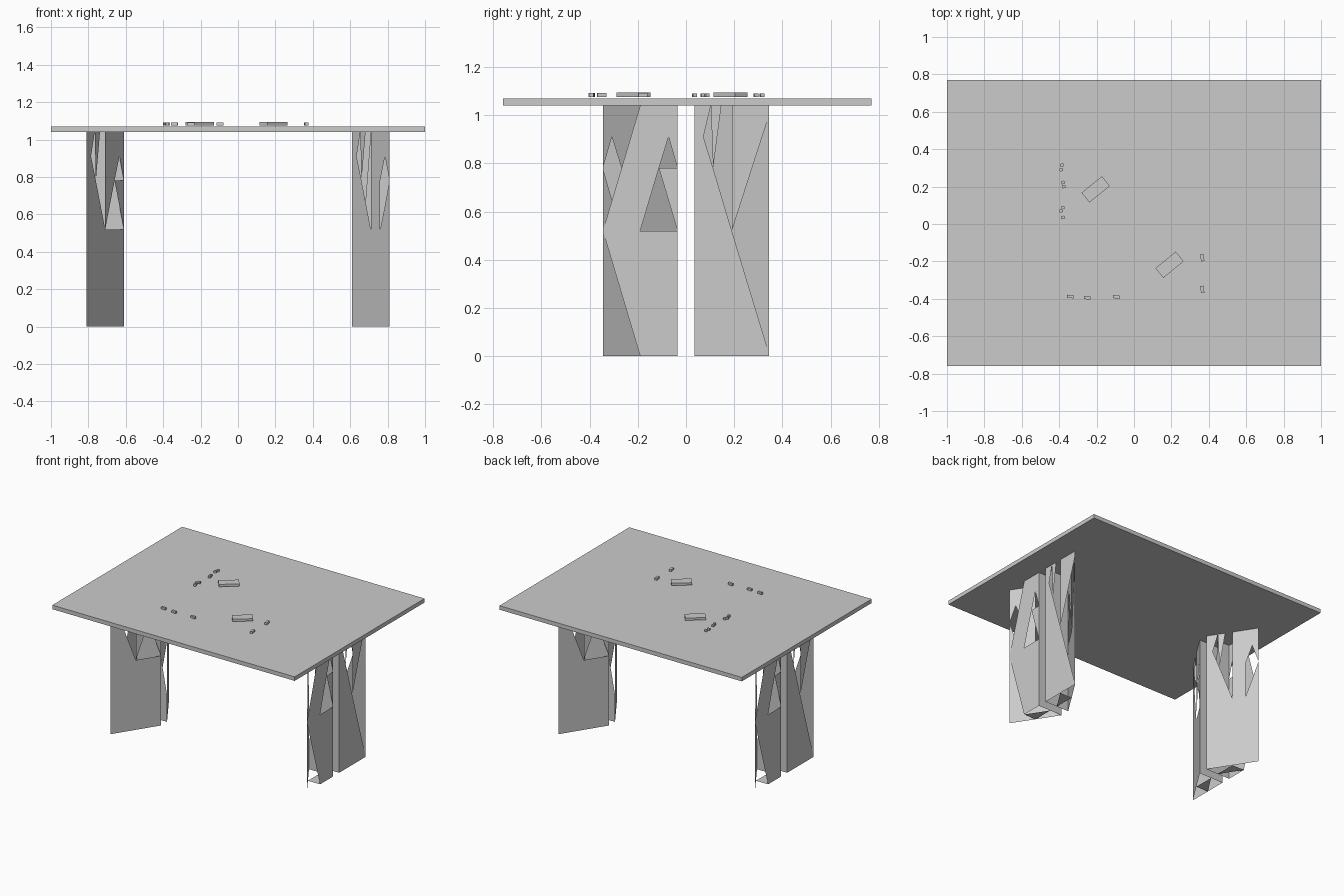
import bpy, bmesh
from mathutils import Vector, Matrix
from mathutils.geometry import delaunay_2d_cdt

cube = bpy.data.objects.get("Cube")
if cube:
    bpy.data.objects.remove(cube, do_unlink=True)

grey = bpy.data.materials.new("plain_grey")
grey.use_nodes = True
grey.diffuse_color = (0.6, 0.6, 0.6, 1)
grey.node_tree.nodes["Principled BSDF"].inputs["Base Color"].default_value = (0.6, 0.6, 0.6, 1)

H = 1.04            # leg height
IN_X, OUT_X = 0.61, 0.81
IN_Y, OUT_Y = 0.035, 0.345


def finish(bm, name):
    mesh = bpy.data.meshes.new(name)
    bm.to_mesh(mesh)
    bm.free()
    mesh.materials.append(grey)
    obj = bpy.data.objects.new(name, mesh)
    bpy.context.collection.objects.link(obj)
    return obj


def box(bm, centre, size, angle=0):
    m = Matrix.Translation(centre) @ Matrix.Rotation(angle, 4, 'Z') @ Matrix.Diagonal((*size, 1))
    bmesh.ops.create_cube(bm, size=1, matrix=m)


def inside(p, poly):
    hit = False
    for a, b in zip(poly, poly[1:] + poly[:1]):
        if (a[1] > p.y) != (b[1] > p.y):
            if p.x < a[0] + (p.y - a[1]) * (b[0] - a[0]) / (b[1] - a[1]):
                hit = not hit
    return hit


def panel(bm, start, end, outline, holes):
    """Upright sheet from start to end, with openings, in (fraction, height) units."""
    pts, edges = [], []
    for poly in [outline] + holes:
        n, k = len(pts), len(poly)
        pts += [Vector(p) for p in poly]
        edges += [(n + i, n + (i + 1) % k) for i in range(k)]
    verts, _, faces, *_ = delaunay_2d_cdt(pts, edges, [], 0, 1e-5)
    a, b = Vector(start), Vector(end)
    made = [bm.verts.new((*(a.lerp(b, v.x)), v.y)) for v in verts]
    for f in faces:
        c = sum((verts[i] for i in f), Vector((0, 0))) / len(f)
        if inside(c, outline) and not any(inside(c, h) for h in holes):
            bm.faces.new([made[i] for i in f])


# Panel outlines and openings
FULL = [(0, 0), (1, 0), (1, H), (0, H)]
WEDGE = [(.5, 0), (1, 0), (1, H), (.5, H), (0, .52)]
STEPPED = [(0, 0), (1, 0), (1, H), (.5, H), (.3, .52), (0, .2)]
SLITS = [[(.12, .91), (.22, H), (.25, .78)],
         [(.25, .78), (.36, H), (.5, H), (.5, .52)]]
PEAKS = [[(.5, .52), (1, .52), (.75, .78)],
         [(.75, .78), (1, .78), (.88, .91)]]
SIDE_CUT = [[(.5, .52), (.98, .03), (1, 1.0)]]
ARCH = [[(.75, .78), (.88, .91), (1, .78), (.88, .65), (.75, .52)]]

# Four triangular legs; opposite corners match
for sx, side in ((-1, "right"), (1, "left")):
    for sy, end in ((-1, "front"), (1, "back")):
        bm = bmesh.new()
        inner = (sx * IN_X, sy * IN_Y)
        corner = (sx * OUT_X, sy * IN_Y)
        outer = (sx * OUT_X, sy * OUT_Y)
        if sx * sy < 0:
            panel(bm, inner, outer, FULL, SLITS + ARCH)
            panel(bm, outer, corner, WEDGE, PEAKS)
            panel(bm, inner, corner, STEPPED, [])
        else:
            panel(bm, outer, inner, FULL, SLITS + PEAKS)
            panel(bm, corner, outer, FULL, SLITS + SIDE_CUT)
            panel(bm, inner, corner, FULL, [])
        # partial foot cap joining the panel midpoints
        ends = [Vector(p) for p in (inner, corner, outer)]
        mids = [(ends[i] + ends[i - 1]) / 2 for i in range(3)]
        bm.faces.new([bm.verts.new((*m, 0)) for m in mids])
        finish(bm, f"{end}_{side}_leg")

# Table top
bm = bmesh.new()
box(bm, (0, 0.005, 1.055), (2, 1.53, 0.03))
finish(bm, "table_top")

# Two tilted tiles raised above the top
bm = bmesh.new()
for x, y in ((-.205, .185), (.19, -.218)):
    box(bm, (x, y, 1.085), (.14, .067, .018), .68)
finish(bm, "raised_tiles")

# Small chips scattered round the middle
bm = bmesh.new()
for x, y in ((-.385, .315), (-.39, .29), (-.38, .222), (-.375, .2),
             (-.38, .087), (-.39, .07), (-.38, .035)):
    box(bm, (x, y, 1.083), (.018, .016, .014), .3)
for x, y in ((-.34, -.388), (-.25, -.395), (-.095, -.39)):
    box(bm, (x, y, 1.083), (.036, .016, .016), -.1)
for y in (-.18, -.35):
    box(bm, (.365, y, 1.083), (.018, .038, .016), .15)
finish(bm, "small_chips")
